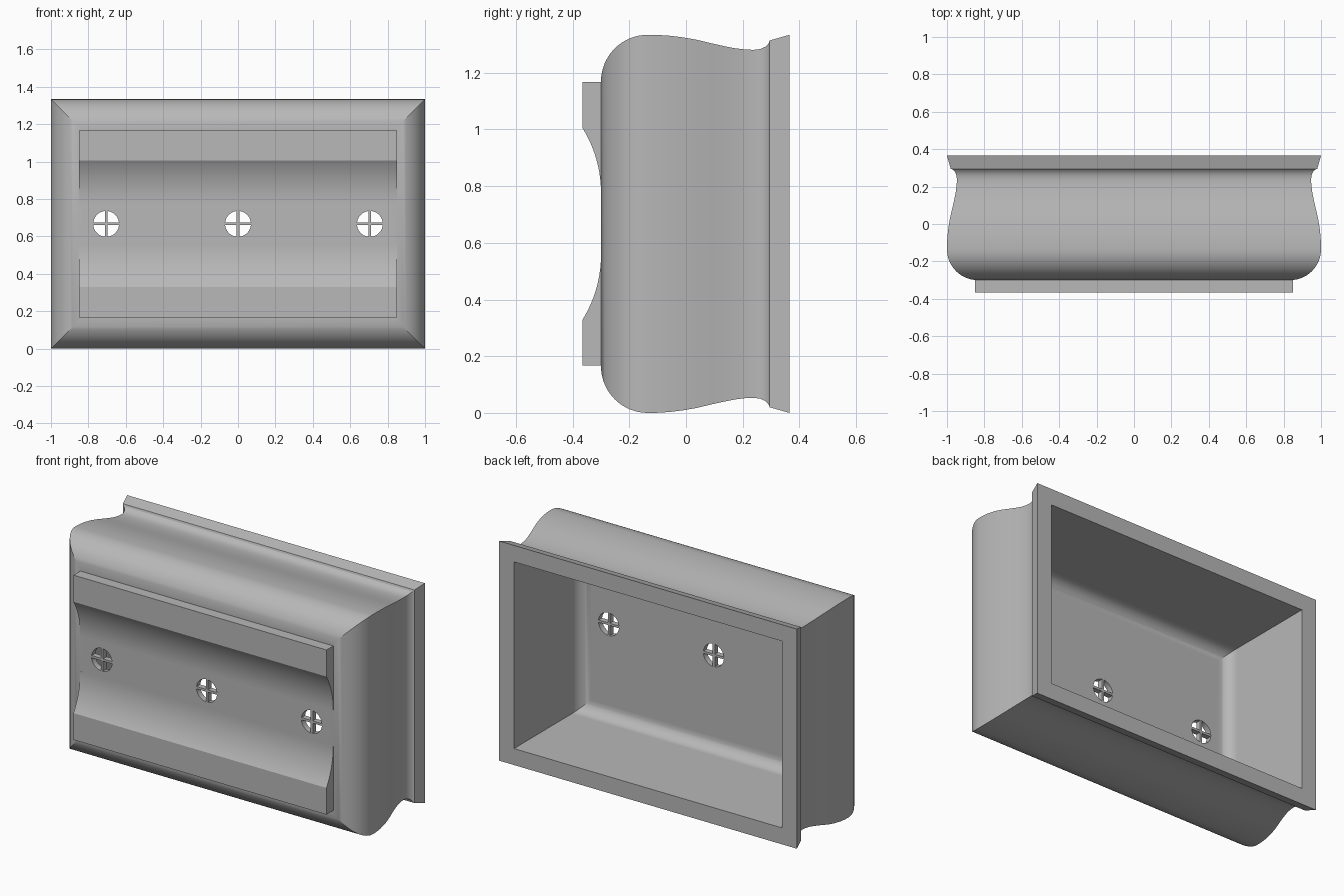
import bpy, bmesh, math
from mathutils import Matrix

cube = bpy.data.objects.get("Cube")
if cube:
    bpy.data.objects.remove(cube, do_unlink=True)

WIDTH, HEIGHT = 2.0, 1.334
MID = HEIGHT / 2
FRONT, BACK, FLOOR = -0.30, 0.365, -0.265

grey = bpy.data.materials.new("plain grey")
grey.use_nodes = True
colour = (0.48, 0.48, 0.48, 1)
grey.diffuse_color = colour
grey.node_tree.nodes["Principled BSDF"].inputs["Base Color"].default_value = colour


def finish(name, bm):
    bmesh.ops.recalc_face_normals(bm, faces=bm.faces)
    mesh = bpy.data.meshes.new(name)
    bm.to_mesh(mesh)
    bm.free()
    obj = bpy.data.objects.new(name, mesh)
    mesh.materials.append(grey)
    bpy.context.collection.objects.link(obj)
    return obj


def activate(obj):
    bpy.ops.object.select_all(action="DESELECT")
    obj.select_set(True)
    bpy.context.view_layer.objects.active = obj


def smooth(obj):
    activate(obj)
    bpy.ops.object.shade_smooth_by_angle(angle=math.radians(25))
    mod = obj.modifiers.new("even shading", "WEIGHTED_NORMAL")
    mod.keep_sharp = True


def arc(cy, ci, radius, start, end, steps):
    """Quarter-round points as (depth, inset from the outer edge)."""
    angles = [math.radians(start + (end - start) * i / steps) for i in range(steps + 1)]
    return [(cy - radius * math.sin(a), ci - radius * math.cos(a)) for a in angles]


# Moulding section: inner floor, inner wall, back rim, waist, rounded front
inner = arc(FLOOR + 0.075, 0.175, 0.075, 90, 0, 10)
waist = [(0.295, 0.02), (0.291, 0.031), (0.28, 0.042), (0.262, 0.05), (0.24, 0.053),
         (0.21, 0.052), (0.17, 0.047), (0.13, 0.039), (0.09, 0.03), (0.04, 0.018),
         (-0.01, 0.009), (-0.06, 0.003), (-0.1, 0.0005)]
outer = arc(FRONT + 0.165, 0.165, 0.165, 0, 90, 16)
section = inner + [(BACK, 0.1), (BACK, 0)] + waist + outer

# Hollow mitred body
bm = bmesh.new()
rings = []
for y, inset in section:
    hx, hz = WIDTH / 2 - inset, MID - inset
    rings.append([bm.verts.new((sx * hx, y, MID + sz * hz))
                  for sx, sz in ((-1, -1), (1, -1), (1, 1), (-1, 1))])
for a, b in zip(rings, rings[1:]):
    for i in range(4):
        j = (i + 1) % 4
        bm.faces.new((a[i], a[j], b[j], b[i]))
bm.faces.new(rings[0])
bm.faces.new(rings[-1])
body = finish("body", bm)

# Round openings through the front
HOLE_RADIUS = 0.069
hole_positions = (-0.705, 0, 0.705)
bm = bmesh.new()
for x in hole_positions:
    place = Matrix.Translation((x, FRONT, MID)) @ Matrix.Rotation(math.pi / 2, 4, "X")
    bmesh.ops.create_cone(bm, cap_ends=True, segments=40, radius1=HOLE_RADIUS,
                          radius2=HOLE_RADIUS, depth=0.2, matrix=place)
cutter = finish("hole_cutter", bm)
cutter.hide_render = True
cut = body.modifiers.new("holes", "BOOLEAN")
cut.object = cutter
cut.operation = "DIFFERENCE"
cut.solver = "EXACT"
activate(body)
bpy.ops.object.modifier_apply(modifier=cut.name)
bpy.data.objects.remove(cutter, do_unlink=True)
smooth(body)

# Crossed bars in each opening
bm = bmesh.new()
for x in hole_positions:
    for size in ((HOLE_RADIUS * 2, 0.014), (0.014, HOLE_RADIUS * 2)):
        place = Matrix.Translation((x, (FRONT + FLOOR) / 2, MID))
        scale = Matrix.Diagonal((size[0], FLOOR - FRONT - 0.002, size[1], 1))
        bmesh.ops.create_cube(bm, size=1, matrix=place @ scale)
finish("hole_crossbars", bm)

# Front rails with a concave sweep fading into the body
RAIL_FRONT, RAIL_HALF = -0.365, 0.85
rise, run = FRONT - RAIL_FRONT, 0.228
radius = (rise ** 2 + run ** 2) / (2 * rise)
for name, side in (("upper_rail", 1), ("lower_rail", -1)):
    outline = [(FRONT + 0.005, 0.11), (FRONT + 0.005, 0.5), (RAIL_FRONT, 0.5)]
    for i in range(17):
        t = run * (1 - i / 16)
        outline.append((FRONT - radius + math.sqrt(radius ** 2 - t ** 2), 0.11 + t))
    bm = bmesh.new()
    ends = [[bm.verts.new((x, y, MID + side * z)) for y, z in outline]
            for x in (-RAIL_HALF, RAIL_HALF)]
    for end in ends:
        bm.faces.new(end)
    for i in range(len(outline)):
        j = (i + 1) % len(outline)
        bm.faces.new((ends[0][i], ends[0][j], ends[1][j], ends[1][i]))
    smooth(finish(name, bm))
